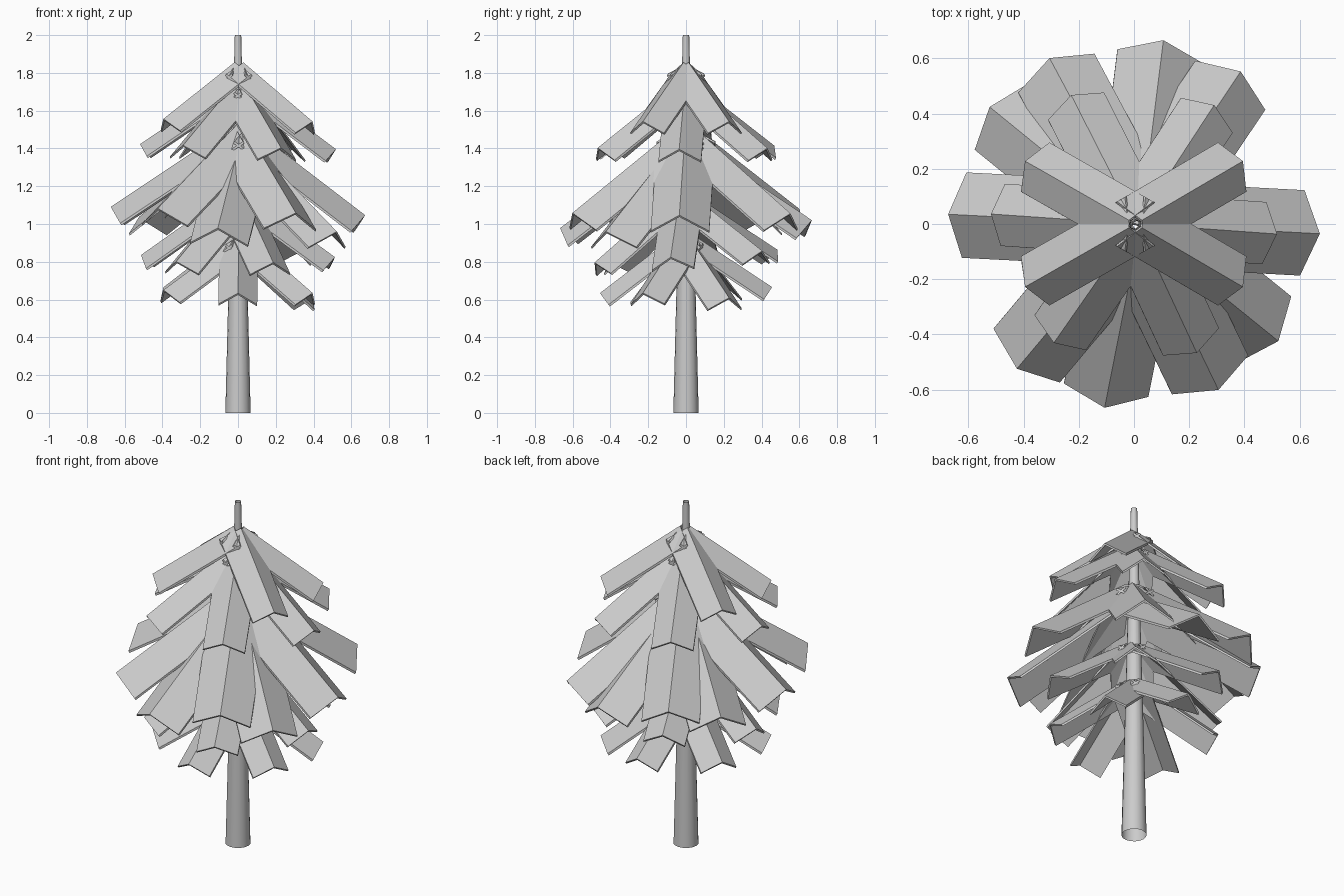
import bpy, bmesh, math
from mathutils import Matrix, Vector

if "Cube" in bpy.data.objects:
    bpy.data.objects.remove(bpy.data.objects["Cube"])

grey = bpy.data.materials.new("plain grey")
grey.use_nodes = True
colour = (0.6, 0.6, 0.6, 1)
grey.diffuse_color = colour
grey.node_tree.nodes["Principled BSDF"].inputs["Base Color"].default_value = colour

SLOPE = math.radians(35.5)


def finish(bm, name):
    bmesh.ops.recalc_face_normals(bm, faces=bm.faces)
    mesh = bpy.data.meshes.new(name)
    bm.to_mesh(mesh)
    bm.free()
    mesh.materials.append(grey)
    obj = bpy.data.objects.new(name, mesh)
    bpy.context.collection.objects.link(obj)
    return obj


# One folded plank: an inverted V swept from the trunk outwards and down
def add_branch(bm, angle, reach, half_width, fold, thick=0.012):
    start, end = fold * 0.45, reach / math.cos(SLOPE)
    section = [(-half_width, -fold), (0, 0), (half_width, -fold),
               (half_width, -fold - thick), (0, -thick), (-half_width, -fold - thick)]
    turn = Matrix.Rotation(math.radians(angle), 4, "Z") @ Matrix.Rotation(SLOPE, 4, "Y")
    inner, outer = ([bm.verts.new(turn @ Vector((s, y, z))) for y, z in section]
                    for s in (start, end))
    for i in range(6):
        j = (i + 1) % 6
        bm.faces.new((inner[i], inner[j], outer[j], outer[i]))
    for ring in (inner, outer):
        bm.faces.new((ring[0], ring[1], ring[4], ring[5]))
        bm.faces.new((ring[1], ring[2], ring[3], ring[4]))


# A ring of branches, leaning slightly about the height of its tips
def add_tier(name, apex, angles, reach, half_width, fold, lean_x, lean_y):
    bm = bmesh.new()
    for angle in angles:
        add_branch(bm, angle, reach, half_width, fold)
    obj = finish(bm, name)
    lean_x, lean_y = math.radians(lean_x), math.radians(lean_y)
    drop = reach * math.tan(SLOPE)
    obj.location = (drop * math.sin(lean_y), -drop * math.sin(lean_x), apex)
    obj.rotation_euler = (lean_x, lean_y, 0)


def ring_of_six(start):
    return [start + 60 * k for k in range(6)]


def two_pairs(axis):
    return [axis + a for a in (-30, 30, 150, 210)]


small = (0.456, 0.103, 0.075)
medium = (0.52, 0.113, 0.077)
large = (0.675, 0.155, 0.105)
add_tier("top_branches", 1.875, two_pairs(0), *small, 0, 1)
add_tier("upper_branches", 1.78, ring_of_six(-4), *medium, 0, 1.5)
add_tier("middle_branches", 1.55, [-3, 55, 117, 177, 231, 297], *large, 0, 1.9)
add_tier("lower_middle_branches", 1.48, two_pairs(111), *large, 2.2, 2.5)
add_tier("lower_branches", 1.2, ring_of_six(-9), *medium, 4, 0)
add_tier("bottom_branches", 0.975, two_pairs(120), *small, 2, 1)
add_tier("lowest_side_branches", 0.955, [30, 210], *small, 0, 3)

# Tapered open trunk
bm = bmesh.new()
bmesh.ops.create_cone(bm, cap_ends=False, segments=16, radius1=0.067, radius2=0.017,
                      depth=2, matrix=Matrix.Translation((0, 0, 1)))
trunk = finish(bm, "trunk")
bpy.ops.object.select_all(action="DESELECT")
trunk.select_set(True)
bpy.context.view_layer.objects.active = trunk
bpy.ops.object.shade_smooth_by_angle(angle=math.radians(40))
